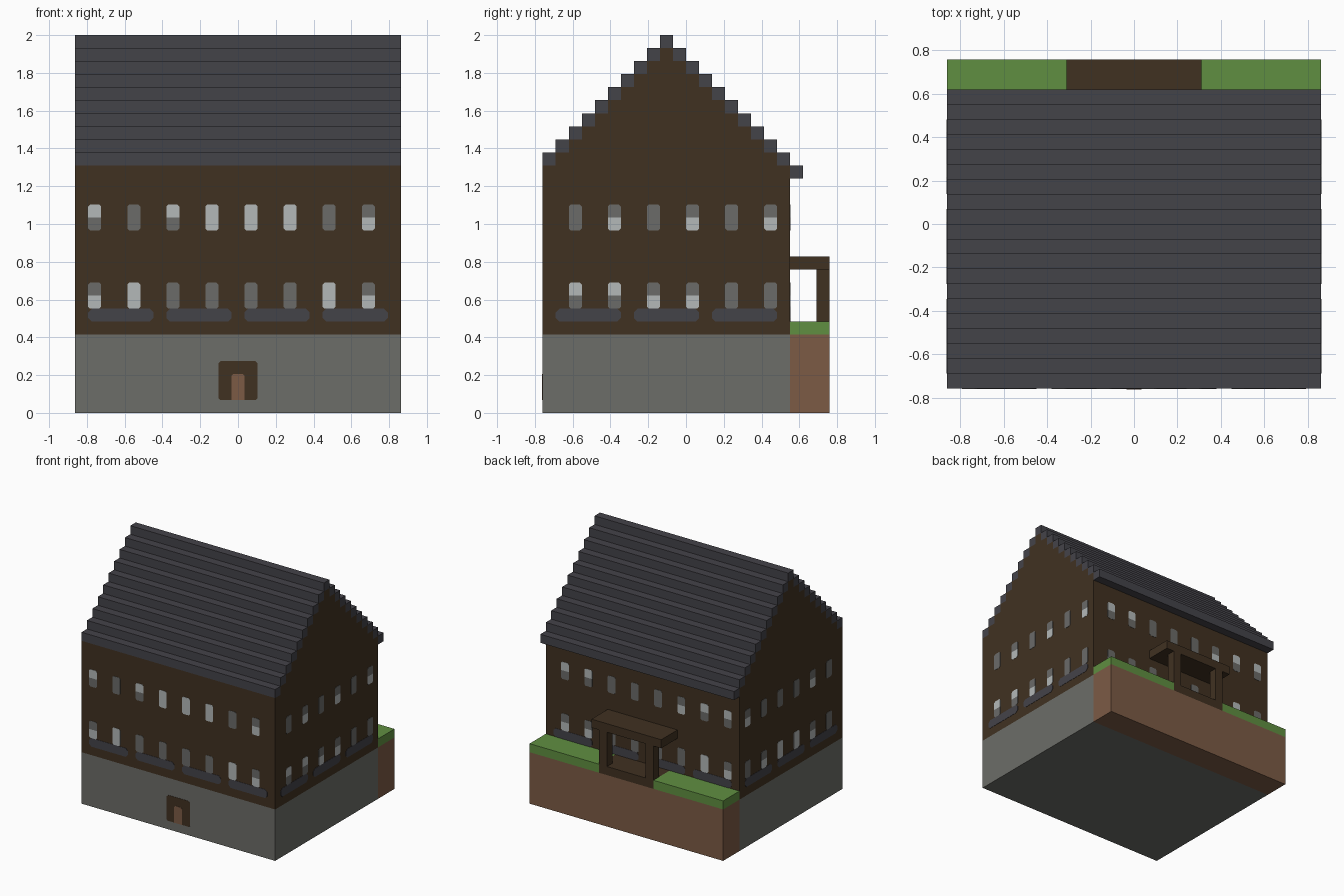
import bpy, bmesh

if "Cube" in bpy.data.objects:
    bpy.data.objects.remove(bpy.data.objects["Cube"], do_unlink=True)

U = 2 / 29  # one block
HALF = 12.5  # half width, in blocks
FRONT, BACK, YARD = -11, 8, 11  # wall and yard planes in y


def material(name, hex_code):
    def linear(i):
        c = int(hex_code[i:i + 2], 16) / 255
        return c / 12.92 if c < 0.04045 else ((c + 0.055) / 1.055) ** 2.4
    color = (linear(0), linear(2), linear(4), 1)
    m = bpy.data.materials.new(name)
    m.use_nodes = True
    m.diffuse_color = color
    bsdf = next(n for n in m.node_tree.nodes if n.type == 'BSDF_PRINCIPLED')
    bsdf.inputs["Base Color"].default_value = color
    return m


TIMBER = material("dark timber", "403121")
STONE = material("grey stone", "6c6d68")
SLATE = material("slate", "444349")
GRASS = material("grass green", "608f41")
SOIL = material("soil brown", "7c5b45")
LIT = material("pale glass", "b4b9b9")
DULL = material("dull glass", "6b6b69")


def add_prism(bm, ring, offset, mat_index=0):
    """Extrude a flat ring of points along an offset."""
    a = [bm.verts.new([c * U for c in p]) for p in ring]
    b = [bm.verts.new([(c + o) * U for c, o in zip(p, offset)]) for p in ring]
    faces = [bm.faces.new(a), bm.faces.new(b[::-1])]
    for i in range(len(a)):
        j = (i + 1) % len(a)
        faces.append(bm.faces.new((a[j], a[i], b[i], b[j])))
    for f in faces:
        f.material_index = mat_index


def finish(name, bm, mats):
    bmesh.ops.recalc_face_normals(bm, faces=bm.faces)
    mesh = bpy.data.meshes.new(name)
    bm.to_mesh(mesh)
    bm.free()
    for m in mats:
        mesh.materials.append(m)
    obj = bpy.data.objects.new(name, mesh)
    bpy.context.collection.objects.link(obj)


def box(name, mat, x, y, z):
    bm = bmesh.new()
    ring = [(x[0], y[0], z[0]), (x[1], y[0], z[0]), (x[1], y[1], z[0]), (x[0], y[1], z[0])]
    add_prism(bm, ring, (0, 0, z[1] - z[0]))
    finish(name, bm, [mat])


# Outward mapping of wall coordinates: along, up, out
SIDES = {
    "front": lambda a, z, t: (a, FRONT - t, z),
    "back": lambda a, z, t: (a, BACK + t, z),
    "right": lambda a, z, t: (HALF + t, a, z),
    "left": lambda a, z, t: (-HALF - t, a, z),
}


def plate(bm, side, a, z, w, h, top=0.0, bottom=0.0, mat_index=0, thick=0.03):
    """Thin wall plate with its top and bottom corners cut."""
    l, r, u = a - w / 2, a + w / 2, z + h
    outline = [(l + bottom, z), (r - bottom, z), (r, z + bottom), (r, u - top),
               (r - top, u), (l + top, u), (l, u - top), (l, z + bottom)]
    outline = list(dict.fromkeys(outline))
    place = SIDES[side]
    base, out = place(0, 0, 0), place(0, 0, thick)
    add_prism(bm, [place(p, q, 0) for p, q in outline],
              [o - b for o, b in zip(out, base)], mat_index)


# Stone base, yard and lawn
box("stone_base", STONE, (-HALF, HALF), (FRONT, BACK), (0, 6))
box("yard_soil", SOIL, (-HALF, HALF), (BACK, YARD), (0, 6))
for name, s in (("right", 1), ("left", -1)):
    box(name + "_lawn", GRASS, sorted((s * 3.5, s * HALF)), (BACK, YARD), (6, 7))


# Stepped roof course height at each block of depth
def course(i):
    return 19 + i if i < 10 else 37 - i


# Timber walls with stepped gables
profile = [(BACK, 6), (FRONT, 6)]
for i in range(BACK - FRONT):
    profile += [(FRONT + i, course(i)), (FRONT + i + 1, course(i))]
bm = bmesh.new()
add_prism(bm, [(-HALF, y, z) for y, z in profile], (2 * HALF, 0, 0))
finish("timber_walls", bm, [TIMBER])

# Slate roof, one course per step, the last one overhanging the back
bm = bmesh.new()
for i in range(20):
    y, z = FRONT + i, course(i)
    add_prism(bm, [(-HALF, y, z), (-HALF, y + 1, z), (-HALF, y + 1, z + 1), (-HALF, y, z + 1)],
              (2 * HALF, 0, 0))
finish("slate_roof", bm, [SLATE])

# Windows: L all pale, D all dull, T pale top, B pale bottom
LONG = [-11 + 3 * i for i in range(8)]
SHORT = [-8.5 + 3 * i for i in range(6)]
WINDOWS = {
    "front": (LONG, "TDTLLLDB", "BLDDDDLB"),
    "back": (LONG, "TTBDDDTT", "BLDDDDBB"),
    "right": (SHORT, "DBDBDB", "TTBBDD"),
    "left": (SHORT, "DBDDDB", "DBLLBD"),
}
for side, (spots, upper, lower) in WINDOWS.items():
    bm = bmesh.new()
    for z, codes in ((14, upper), (8, lower)):
        for a, code in zip(spots, codes):
            plate(bm, side, a, z, 1, 1, bottom=0.15, mat_index=int(code in "DT"))
            plate(bm, side, a, z + 1, 1, 1, top=0.15, mat_index=int(code in "DB"))
    finish(side + "_windows", bm, [LIT, DULL])

    # Slate ledges below the lower windows
    ledges = [-9, -3, 3, 9] if spots is LONG else [-7.5, -1.5, 4.5]
    bm = bmesh.new()
    for a in ledges:
        plate(bm, side, a, 7, 5, 1, top=0.28, bottom=0.28)
    finish(side + "_ledges", bm, [SLATE])

# Front doorway
bm = bmesh.new()
plate(bm, "front", 0, 1, 3, 3, top=0.2, bottom=0.12)
finish("door_surround", bm, [TIMBER])
bm = bmesh.new()
plate(bm, "front", 0, 1, 1, 2, top=0.15, thick=0.06)
finish("front_door", bm, [SOIL])

# Back porch
box("porch_floor", TIMBER, (-3.5, 3.5), (BACK, YARD), (6, 7))
box("porch_roof", TIMBER, (-4.5, 4.5), (BACK, YARD), (11, 12))
for name, x in (("right", 2.5), ("left", -3.5)):
    box(name + "_porch_post", TIMBER, (x, x + 1), (YARD - 1, YARD), (7, 11))
